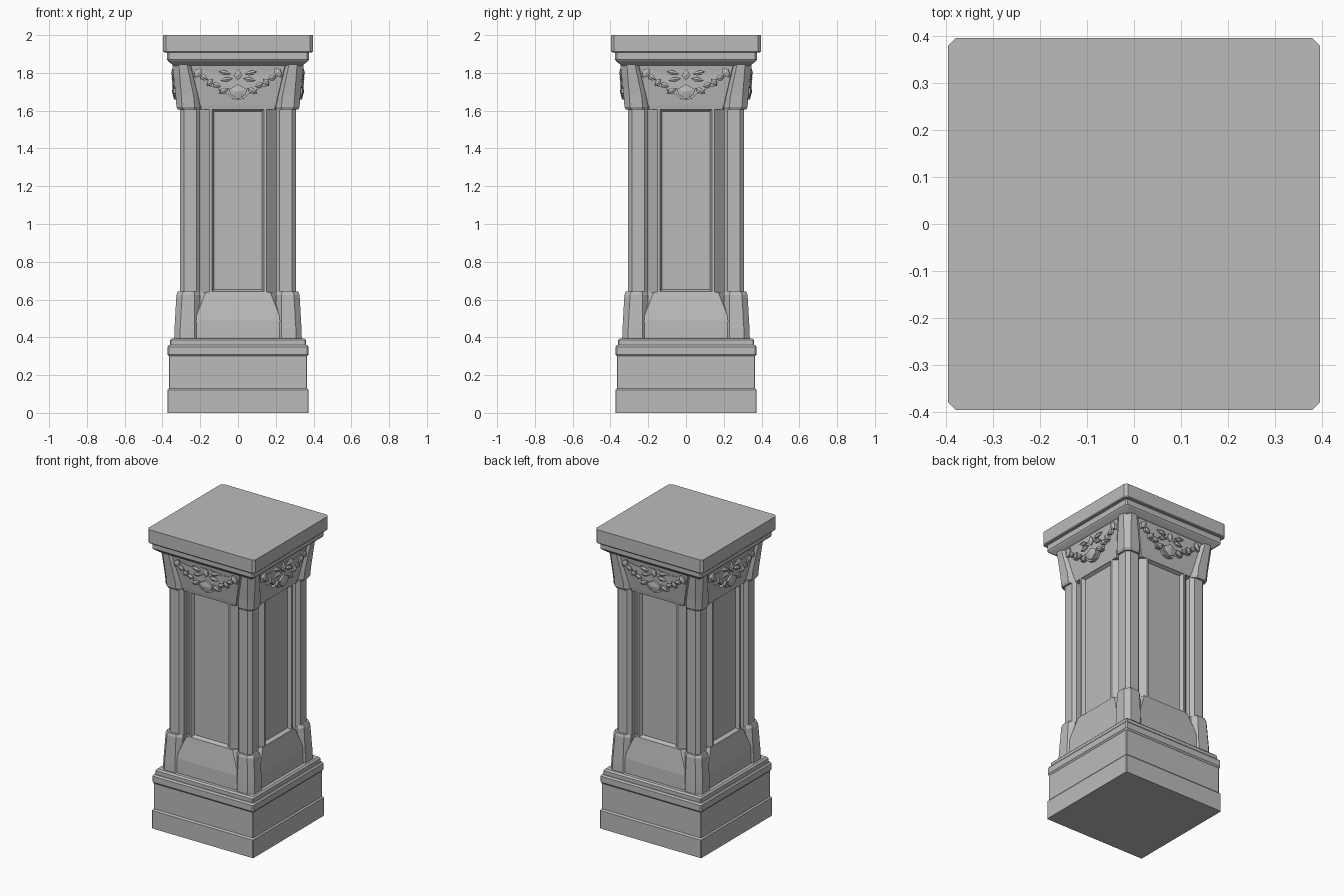
import bpy, bmesh, math
from mathutils import Matrix, Vector

cube = bpy.data.objects.get("Cube")
if cube:
    bpy.data.objects.remove(cube)

GREY = (0.5, 0.5, 0.5, 1)
stone = bpy.data.materials.new("grey stone")
stone.use_nodes = True
stone.diffuse_color = GREY
stone.node_tree.nodes["Principled BSDF"].inputs["Base Color"].default_value = GREY


def finish(bm, name, smooth=False):
    bmesh.ops.recalc_face_normals(bm, faces=bm.faces)
    mesh = bpy.data.meshes.new(name)
    bm.to_mesh(mesh)
    bm.free()
    mesh.materials.append(stone)
    ob = bpy.data.objects.new(name, mesh)
    bpy.context.collection.objects.link(ob)
    return ob


def four_sides(bm):
    """Repeat the geometry on all four sides of the pillar."""
    geom = bm.verts[:] + bm.edges[:] + bm.faces[:]
    for i in range(1, 4):
        new = bmesh.ops.duplicate(bm, geom=geom)["geom"]
        verts = [v for v in new if isinstance(v, bmesh.types.BMVert)]
        bmesh.ops.rotate(bm, verts=verts, matrix=Matrix.Rotation(i * math.pi / 2, 3, 'Z'))


def loft(bm, rings):
    """Skin a stack of (outline, height) rings and cap both ends."""
    rows = [[bm.verts.new((x, y, z)) for x, y in pts] for pts, z in rings]
    n = len(rows[0])
    for a, b in zip(rows, rows[1:]):
        for i in range(n):
            j = (i + 1) % n
            bm.faces.new((a[i], a[j], b[j], b[i]))
    bm.faces.new(rows[0][::-1])
    bm.faces.new(rows[-1])


def square(lo, hi, c):
    """Square outline from lo to hi on both axes, with corners cut by c."""
    return [(lo + c, lo), (hi - c, lo), (hi, lo + c), (hi, hi - c),
            (hi - c, hi), (lo + c, hi), (lo, hi - c), (lo, lo + c)]


def block(name, layers):
    """Square moulding from (half width, corner cut, height) layers."""
    bm = bmesh.new()
    loft(bm, [(square(-h, h, c), z) for h, c, z in layers])
    return finish(bm, name)


def corners(name, layers):
    """Four corner pieces from (inner, outer, cut, height) layers."""
    bm = bmesh.new()
    loft(bm, [(square(lo, hi, c), z) for lo, hi, c, z in layers])
    four_sides(bm)
    return finish(bm, name)


def notched(w, p, n, q):
    """Cross-shaped outline: flat of half width w at depth p, canted to (n, q)."""
    quarter = [(-w, -p), (w, -p), (n, -q), (q, -n)]
    pts = []
    for i in range(4):
        rot = Matrix.Rotation(i * math.pi / 2, 2)
        pts += [tuple(rot @ Vector(pt)) for pt in quarter]
    return pts


# Stepped plinth
block("plinth_foot", [(.374, .004, 0), (.374, .004, .12), (.366, .004, .13)])
block("plinth_die", [(.366, .004, .12), (.366, .004, .31)])
block("plinth_moulding", [(.366, .004, .3), (.374, .008, .31), (.374, .008, .35), (.366, .008, .36)])
block("plinth_step", [(.36, .006, .355), (.36, .006, .385), (.35, .006, .395)])

# Sloping base, panelled shaft and flared capital core
bm = bmesh.new()
loft(bm, [(notched(.25, .328, .27, .315), .39), (notched(.23, .325, .25, .3), .49),
          (notched(.17, .3, .2, .25), .64)])
finish(bm, "base_core")

bm = bmesh.new()
loft(bm, [(notched(.15, .3, .2, .25), z) for z in (.63, 1.62)])
panels = [f for f in bm.faces
          if abs(f.normal.z) < .1 and abs(f.calc_center_median().length_squared) > 0
          and max(abs(f.calc_center_median().x), abs(f.calc_center_median().y)) > .299]
for thick, depth in ((.017, 0), (.004, -.006), (.012, -.018)):
    bm.normal_update()
    bmesh.ops.inset_individual(bm, faces=panels, thickness=thick, depth=depth)
finish(bm, "panelled_shaft")

bm = bmesh.new()
loft(bm, [(notched(.19, .3, .21, .25), 1.605), (notched(.2, .305, .22, .26), 1.63),
          (notched(.25, .338, .27, .3), 1.845)])
finish(bm, "capital_core")

# Corner pieces: sockets, colonnettes and capitals
corners("corner_sockets", [(.2, .338, .03, .39), (.2, .336, .03, .45), (.2, .326, .03, .625),
                           (.205, .32, .03, .642)])
corners("corner_columns", [(.2, .306, .02, .63), (.2, .306, .02, 1.62)])
corners("corner_capitals", [(.2, .318, .03, 1.605), (.2, .326, .03, 1.62),
                            (.205, .33, .03, 1.68), (.235, .348, .035, 1.845)])

# Cornice and top slab
block("cornice", [(.33, .01, 1.835), (.345, .01, 1.842), (.37, .01, 1.862), (.376, .01, 1.87),
                  (.376, .01, 1.905), (.37, .01, 1.915)])
block("top_slab", [(.392, .016, 1.908), (.396, .016, 1.913), (.396, .016, 2)])


# Carved leaf swag on each side of the capital
def relief(bm, outline, back, front, rise=.008):
    """Raised carving on the front face, poked into facets."""
    lean = lambda z: (z - 1.84) * .06
    rear = [bm.verts.new((x, -back, z)) for x, z in outline]
    face = [bm.verts.new((x * .98, -front - lean(z), z)) for x, z in outline]
    n = len(outline)
    for i in range(n):
        j = (i + 1) % n
        bm.faces.new((rear[i], rear[j], face[j], face[i]))
    cap = bm.faces.new(face)
    tris = bmesh.ops.triangulate(bm, faces=[cap])["faces"]
    if n <= 6:
        mid = bmesh.ops.dissolve_faces(bm, faces=tris)["region"]
        poked = bmesh.ops.poke(bm, faces=mid)["verts"]
        for v in poked:
            v.co.y -= rise


def leaf(x, z, length, width, angle):
    """Pointed six-sided leaf outline."""
    shape = [(-.5, 0), (-.15, .5), (.2, .4), (.5, 0), (.2, -.4), (-.15, -.5)]
    c, s = math.cos(angle), math.sin(angle)
    return [(x + c * u * length - s * v * width, z + s * u * length + c * v * width)
            for u, v in shape]


bm = bmesh.new()
half = [(.22, 1.815), (.2, 1.77), (.165, 1.765), (.15, 1.725), (.115, 1.735), (.095, 1.7),
        (.06, 1.69), (.035, 1.665)]
outline = half + [(0, 1.655)] + [(-x, z) for x, z in reversed(half)]
outline += [(-.12, 1.8), (-.05, 1.815), (.05, 1.815), (.12, 1.8)]
relief(bm, outline, .29, .338)
for side in (-1, 1):
    # garland leaves, hanging from the upper corner to the middle
    for x, z, ln, wd, a in ((.215, 1.8, .06, .04, -1), (.185, 1.775, .05, .03, .5),
                            (.15, 1.75, .05, .03, -.9), (.115, 1.735, .05, .03, .4),
                            (.075, 1.705, .06, .03, -.5), (.07, 1.8, .07, .025, .2),
                            (.06, 1.765, .07, .025, -.2)):
        pts = leaf(side * x, z, ln, wd, side * a)
        relief(bm, pts, .3, .348)
relief(bm, leaf(0, 1.7, .08, .1, -math.pi / 2), .3, .35)
relief(bm, leaf(0, 1.79, .06, .04, math.pi / 2), .3, .347)
four_sides(bm)
finish(bm, "leaf_swags")
